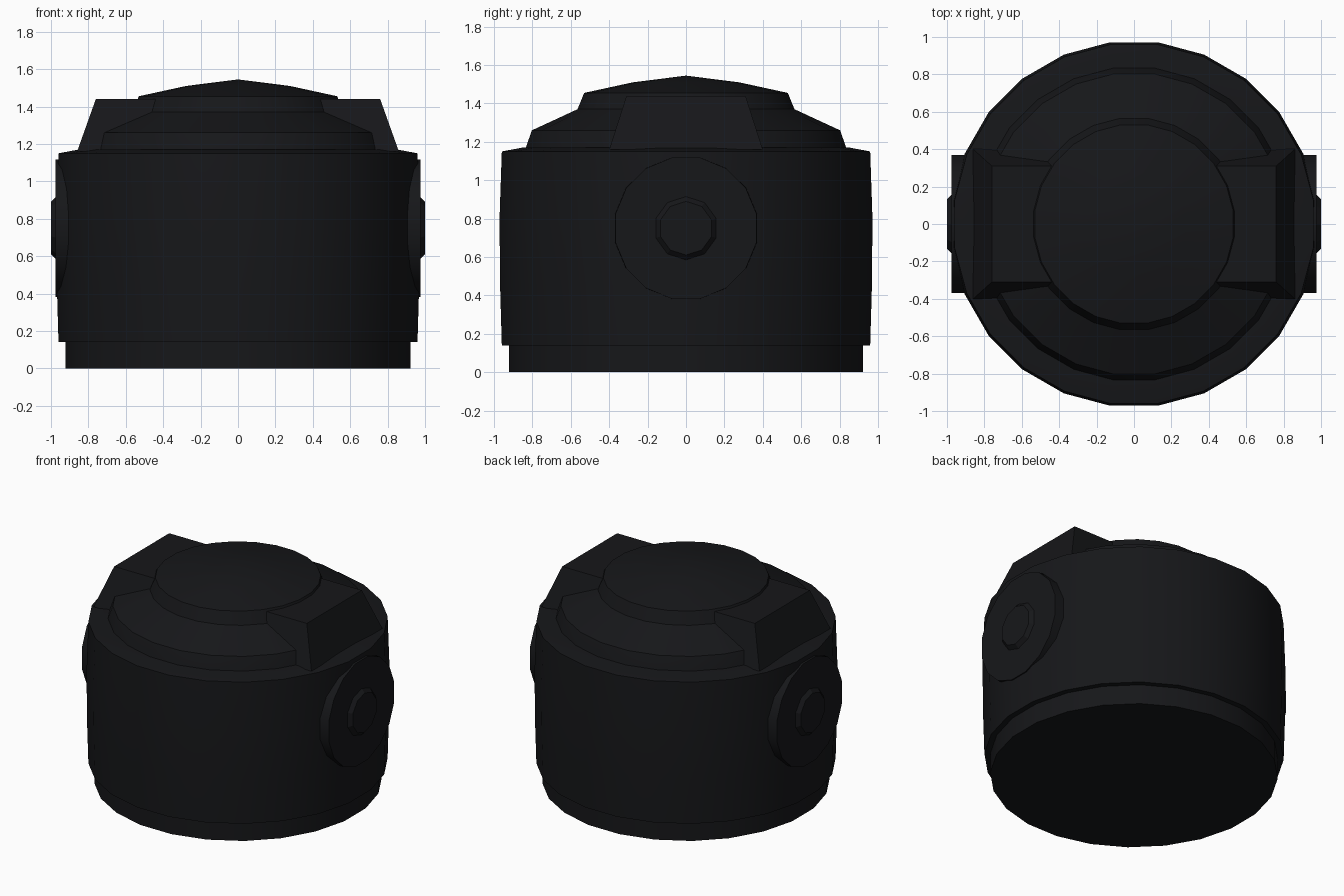
import bpy, bmesh, math

if "Cube" in bpy.data.objects:
    bpy.data.objects.remove(bpy.data.objects["Cube"])

SEG = 24
mat = bpy.data.materials.new("near_black")
mat.diffuse_color = (0.008, 0.0085, 0.01, 1)
mat.use_nodes = True
mat.node_tree.nodes["Principled BSDF"].inputs["Base Color"].default_value = mat.diffuse_color


def finish(bm, name, angle=25):
    bmesh.ops.recalc_face_normals(bm, faces=bm.faces)
    me = bpy.data.meshes.new(name)
    bm.to_mesh(me)
    bm.free()
    ob = bpy.data.objects.new(name, me)
    me.materials.append(mat)
    bpy.context.collection.objects.link(ob)
    bpy.ops.object.select_all(action='DESELECT')
    ob.select_set(True)
    bpy.context.view_layer.objects.active = ob
    bpy.ops.object.shade_smooth_by_angle(angle=math.radians(angle))
    return ob


def lathe(name, profile, seg=SEG, place=lambda x, y, z: (x, y, z)):
    """Spin (radius, height) points into a closed solid; radius 0 makes a tip."""
    bm = bmesh.new()
    rings = []
    for r, h in profile:
        n = 1 if r == 0 else seg
        rings.append([bm.verts.new(place(r * math.cos(a), r * math.sin(a), h))
                      for a in (2 * math.pi * (i + 0.5) / seg for i in range(n))])
    for lo, hi in zip(rings, rings[1:]):
        for i in range(seg):
            j = (i + 1) % seg
            if len(hi) == 1:
                bm.faces.new((lo[i], lo[j], hi[0]))
            else:
                bm.faces.new((lo[i], lo[j], hi[j], hi[i]))
    for ring in (rings[0], rings[-1]):
        if len(ring) > 1:
            bm.faces.new(ring)
    return finish(bm, name)


# Recessed foot and main drum
lathe("base_ring", [(0.93, 0), (0.93, 0.16)])
lathe("drum_body", [(0.968, 0.14), (0.977, 0.45), (0.98, 0.8), (0.968, 1.15), (0.86, 1.17)])

# Stepped dome lid
lathe("dome_lid", [(0.845, 1.15), (0.84, 1.175), (0.81, 1.26), (0.57, 1.37),
                   (0.535, 1.455), (0.28, 1.51), (0, 1.545)])

for side, s in (("right", 1), ("left", -1)):
    # Round boss on the side of the drum, with a small raised hub
    def outward(x, y, h, s=s):
        return (s * h, x, 0.75 + y)
    lathe(side + "_side_boss", [(0.38, 0.80), (0.375, 0.975)], 16, outward)
    lathe(side + "_boss_hub", [(0.17, 0.96), (0.165, 0.975), (0.14, 1.0)], 10, outward)

    # Tapered block on the shoulder of the lid
    bm = bmesh.new()
    low = [(0.40, -0.40), (0.86, -0.40), (0.86, 0.40), (0.40, 0.40)]
    top = [(0.40, -0.31), (0.76, -0.31), (0.76, 0.31), (0.40, 0.31)]
    a = [bm.verts.new((s * x, y, 1.16)) for x, y in low]
    b = [bm.verts.new((s * x, y, 1.44)) for x, y in top]
    bm.faces.new(a)
    bm.faces.new(b)
    for i in range(4):
        j = (i + 1) % 4
        bm.faces.new((a[i], a[j], b[j], b[i]))
    finish(bm, side + "_shoulder_block")
